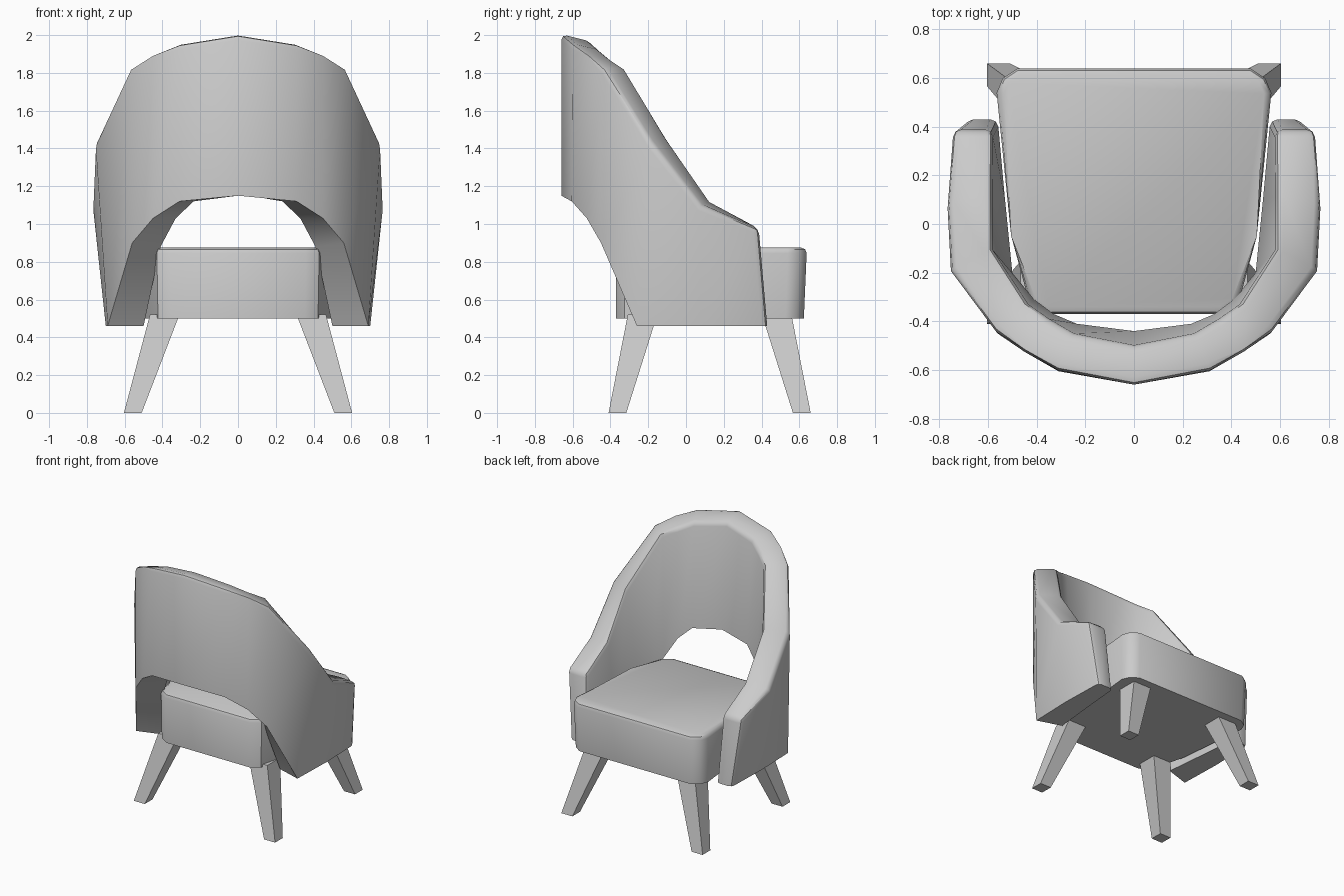
import bpy, bmesh, math

if "Cube" in bpy.data.objects:
    bpy.data.objects.remove(bpy.data.objects["Cube"])


def finish(name, bm, angle=35):
    bmesh.ops.recalc_face_normals(bm, faces=bm.faces)
    me = bpy.data.meshes.new(name)
    bm.to_mesh(me)
    bm.free()
    ob = bpy.data.objects.new(name, me)
    bpy.context.collection.objects.link(ob)
    bpy.ops.object.select_all(action='DESELECT')
    ob.select_set(True)
    bpy.context.view_layer.objects.active = ob
    bpy.ops.object.shade_smooth_by_angle(angle=math.radians(angle))
    return ob


def loft(bm, rings):
    # skin equal-length rings and cap both ends
    vs = [[bm.verts.new(p) for p in r] for r in rings]
    n = len(rings[0])
    for a, b in zip(vs, vs[1:]):
        for i in range(n):
            j = (i + 1) % n
            bm.faces.new((a[i], a[j], b[j], b[i]))
    bm.faces.new(vs[0])
    bm.faces.new(vs[-1])
    return vs


# Wraparound back: half of the stations, each outer bottom, outer top, inner top, inner bottom
half = [
    [(0, -.66, 1.15), (0, -.66, 2.005), (0, -.50, 1.965), (0, -.44, 1.16)],
    [(.31, -.605, 1.12), (.315, -.60, 1.955), (.25, -.45, 1.92), (.235, -.41, 1.12)],
    [(.45, -.525, 1.03), (.45, -.515, 1.89), (.35, -.39, 1.87), (.33, -.37, 1.03)],
    [(.56, -.45, .90), (.575, -.435, 1.825), (.445, -.32, 1.825), (.41, -.31, .88)],
    [(.69, -.26, .46), (.755, -.19, 1.44), (.585, -.10, 1.46), (.50, -.20, .46)],
    [(.70, .08, .46), (.77, .08, 1.10), (.585, .13, 1.12), (.53, .10, .46)],
    [(.69, .43, .46), (.745, .385, .975), (.58, .385, .975), (.56, .43, .46)],
]
rings = [[(-x, y, z) for x, y, z in s] for s in reversed(half[1:])] + half
bm = bmesh.new()
vs = loft(bm, rings)
rim = {v for r in vs for v in r[1:3]}
ends = [set(vs[0]), set(vs[-1])]
low = {v for r in (vs[0], vs[-1]) for v in (r[0], r[3])}
edges = []
for e in bm.edges:
    a, b = e.verts
    along = a in rim and b in rim and any(
        {a, b} == {p[k], q[k]} for p, q in zip(vs, vs[1:]) for k in (1, 2))
    at_end = any(a in s and b in s for s in ends) and not (a in low and b in low)
    if along or at_end:
        edges.append(e)
bmesh.ops.bevel(bm, geom=edges, offset=.03, segments=2, profile=.5,
                affect='EDGES', clamp_overlap=True)
finish("back_shell", bm, 40)

# Seat cushion: tapered plan with cut corners and a softened top edge
plan = [(.36, -.37), (.43, -.325), (.505, -.05), (.565, .54), (.54, .60), (.48, .64)]
plan += [(-x, y) for x, y in reversed(plan)]
bm = bmesh.new()
vs = loft(bm, [[(x * .985, y * (.975 if y > 0 else 1), .50) for x, y in plan],
               [(x, y, .875) for x, y in plan]])
top = set(vs[1])
bmesh.ops.bevel(bm, geom=[e for e in bm.edges if set(e.verts) <= top],
                offset=.03, segments=2, profile=.5, affect='EDGES')
finish("seat", bm, 40)


# Splayed square legs
def leg(name, foot, head):
    bm = bmesh.new()
    rings = []
    for (x, y, z), r in ((foot, .047), (head, .078)):
        rings.append([(x + i * r, y + j * r, z)
                      for i, j in ((-1, -1), (1, -1), (1, 1), (-1, 1))])
    loft(bm, rings)
    finish(name, bm, 30)


for side, s in (("left", -1), ("right", 1)):
    leg(f"front_leg_{side}", (s * .557, .613, 0), (s * .388, .48, .52))
    leg(f"rear_leg_{side}", (s * .557, -.363, 0), (s * .388, -.23, .52))
